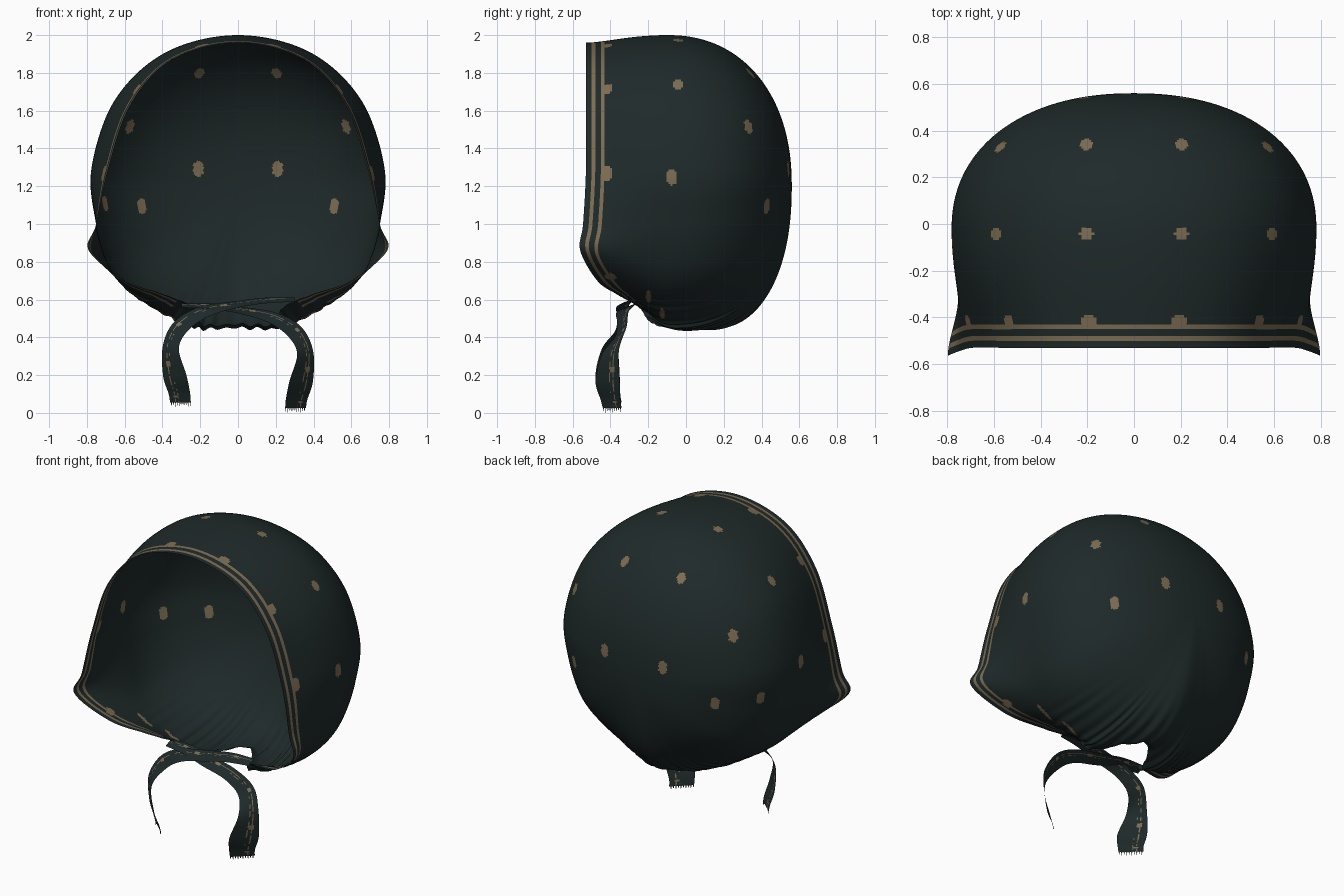
import bpy, bmesh, math, random
from mathutils import Vector, kdtree

random.seed(4)
if "Cube" in bpy.data.objects:
    bpy.data.objects.remove(bpy.data.objects["Cube"], do_unlink=True)


def material(name, rgb):
    m = bpy.data.materials.new(name)
    m.use_nodes = True
    m.diffuse_color = (*rgb, 1)
    bsdf = m.node_tree.nodes["Principled BSDF"]
    bsdf.inputs["Base Color"].default_value = (*rgb, 1)
    bsdf.inputs["Roughness"].default_value = 0.9
    return m


CLOTH = material("dark green cloth", (0.0135, 0.0225, 0.0225))
TAN = material("tan print", (0.2, 0.15, 0.085))


def spline(p0, p1, p2, p3, f):
    return 0.5 * (2 * p1 + (p2 - p0) * f + (2 * p0 - 5 * p1 + 4 * p2 - p3) * f * f
                  + (3 * p1 - p0 - 3 * p2 + p3) * f ** 3)


def loop_point(pts, t):
    """Point on a closed smooth loop, t in 0..1."""
    n = len(pts)
    i = int(t * n)
    return spline(*(pts[(i + k) % n] for k in (-1, 0, 1, 2)), t * n - i)


def path_point(pts, t):
    """Point on an open smooth path, t in 0..1."""
    n = len(pts) - 1
    i = min(int(t * n), n - 1)
    return spline(*(pts[max(0, min(n, i + k))] for k in (-1, 0, 1, 2)), t * n - i)


def mirrored(half):
    pts = [Vector(p) for p in half]
    return pts + [Vector((-p.x, p.y, p.z)) for p in reversed(pts[1:-1])]


def make_object(name, bm):
    me = bpy.data.meshes.new(name)
    bm.to_mesh(me)
    bm.free()
    me.materials.append(CLOTH)
    me.materials.append(TAN)
    ob = bpy.data.objects.new(name, me)
    bpy.context.collection.objects.link(ob)
    for p in me.polygons:
        p.use_smooth = True


# Widest loop of the hood, and its free edge round the face, chin and neck
GIRTH = mirrored([(0, -.1, 2), (.38, -.08, 1.91), (.65, -.04, 1.66), (.775, -.02, 1.3),
                  (.755, -.05, 1.02), (.69, -.09, .79), (.6, -.1, .66), (.46, -.09, .56),
                  (.3, -.08, .475), (.19, -.01, .445), (0, .15, .45)])
EDGE = mirrored([(0, -.53, 1.96), (.35, -.53, 1.87), (.57, -.53, 1.63), (.69, -.53, 1.28),
                 (.75, -.545, 1), (.79, -.56, .86), (.6, -.47, .7), (.4, -.37, .63),
                 (.24, -.25, .56), (.19, -.16, .47), (0, .1, .47)])
BACK_Y, MID_Z = .56, 1.2
COLS, BAND_ROWS, ROWS, STEP = 560, 12, 158, .01
FULLNESS = .91


def meridian(t):
    """Dense polyline from the free edge to the back pole."""
    g, e = loop_point(GIRTH, t), loop_point(EDGE, t)
    pull = Vector((0, -(g - e).length, 0))
    line = []
    for k in range(41):
        s = 1 - k / 40
        line.append(g * (2 * s**3 - 3 * s**2 + 1) + e * (3 * s**2 - 2 * s**3)
                    + pull * 1.35 * (s**3 - 2 * s**2 + s) + pull * .65 * (s**3 - s**2))
    for k in range(1, 101):
        a = math.pi / 2 * (1 - k / 100)
        out, back = math.sin(a) ** FULLNESS, math.cos(a) ** FULLNESS
        line.append(Vector((g.x * out, g.y + (BACK_Y - g.y) * back,
                            MID_Z + (g.z - MID_Z) * out)))
    # Gathers that deepen towards the neck
    for p in line:
        w = max(0, min(1, (.72 - p.z) / .27)) ** 2
        r = 1 + .009 * w * math.sin(t * math.tau * 48) * (1 + .5 * math.sin(t * 95))
        p.x, p.z = p.x * r, MID_Z + (p.z - MID_Z) * r
    return line


def resample(line):
    total = sum((b - a).length for a, b in zip(line, line[1:]))
    band = BAND_ROWS * STEP
    dists = [i * STEP for i in range(BAND_ROWS)]
    dists += [band + (total - band) * i / (ROWS - BAND_ROWS) for i in range(ROWS - BAND_ROWS)]
    out, run, k = [], 0, 0
    for d in dists:
        while k < len(line) - 2 and run + (line[k + 1] - line[k]).length < d:
            run += (line[k + 1] - line[k]).length
            k += 1
        seg = line[k + 1] - line[k]
        out.append(line[k] + seg * ((d - run) / max(seg.length, 1e-6)))
    return out


# Hood shell
bm = bmesh.new()
grid = [[bm.verts.new(p) for p in resample(meridian(c / COLS))] for c in range(COLS)]
pole = bm.verts.new((0, BACK_Y, MID_Z))
for c in range(COLS):
    a, b = grid[c], grid[(c + 1) % COLS]
    from_top = min(c, COLS - c) / COLS * 2
    for r in range(ROWS - 1):
        f = bm.faces.new((a[r], a[r + 1], b[r + 1], b[r]))
        # Twin stripes along the face edge, ending at the chin
        f.material_index = int(from_top < .75 and r in (3, 4, 8, 9))
    bm.faces.new((a[-1], pole, b[-1]))
bmesh.ops.recalc_face_normals(bm, faces=bm.faces)

# Printed spots, mirrored left and right; those near the neck are drawn out by the gathers
SPOTS = [(.21, .35, 1.81), (.57, .33, 1.52), (.2, -.04, 1.97), (.59, -.04, 1.74),
         (.205, .53, 1.29), (.49, .4, 1.1), (.77, -.08, 1.25),
         (.185, -.41, 1.93), (.53, -.41, 1.71), (.72, -.42, 1.27),
         (.38, -.12, .54), (.52, -.2, .63), (.64, -.4, .72)]
placed = [Vector((x * side, y, z)) for x, y, z in SPOTS for side in (1, -1)]
placed.append(Vector((-.72, .24, 1.1)))
faces = list(bm.faces)
tree = kdtree.KDTree(len(faces))
for i, f in enumerate(faces):
    tree.insert(f.calc_center_median(), i)
tree.balance()
for spot in placed:
    size = Vector((.065, .014, .065)) if spot.z < .7 else Vector((.029, .03, .043))
    centre = tree.find(spot)[0]
    for co, i, _ in tree.find_range(centre, .09):
        d = co - centre
        if sum((d[k] / size[k]) ** 2 for k in range(3)) < 1:
            faces[i].material_index = 1
make_object("hood", bm)

# Chin ties: centre line and half-width direction of the ribbon
TIE_PATH = [Vector(p) for p in [(-.3, -.29, .6), (-.15, -.3, .595), (0, -.325, .575), (.18, -.335, .535),
                                (.3, -.345, .46), (.355, -.4, .35), (.335, -.415, .2),
                                (.31, -.4, .1), (.305, -.39, .055)]]
TIE_HALF = [Vector(p) for p in [(0, .03, .012), (0, .04, .015), (0, .045, .018), (.02, .03, .026),
                                (.035, .03, .025), (.042, .045, .01), (.062, .064, 0),
                                (.057, .052, 0), (.055, .05, 0)]]
LENGTHS, ACROSS = 90, 20


def tie(name, side, lift):
    bm = bmesh.new()
    rows = []
    for i in range(LENGTHS + 1):
        t = i / LENGTHS
        mid, half = path_point(TIE_PATH, t), path_point(TIE_HALF, t)
        row = []
        for j in range(ACROSS + 1):
            p = mid + half * (2 * j / ACROSS - 1)
            row.append(bm.verts.new((p.x * side, p.y, p.z + lift)))
        rows.append(row)
    for i in range(LENGTHS):
        for j in range(ACROSS):
            f = bm.faces.new((rows[i][j], rows[i][j + 1], rows[i + 1][j + 1], rows[i + 1][j]))
            fleck = j == 14 and random.random() < .8 or j == 11 and random.random() < .25
            blot = j in (12, 13, 14, 15) and i % 18 in (8, 9)
            f.material_index = int(fleck or blot)
    # Frayed end
    for j in range(0, ACROSS, 2):
        a, b = rows[-1][j], rows[-1][j + 1]
        drop = Vector((0, 0, -.025 if j % 4 else -.018))
        tip = bm.verts.new(a.co.lerp(b.co, .5) + drop)
        bm.faces.new((a, b, tip))
    make_object(name, bm)


tie("left_tie", 1, -.03)
tie("right_tie", -1, 0)
